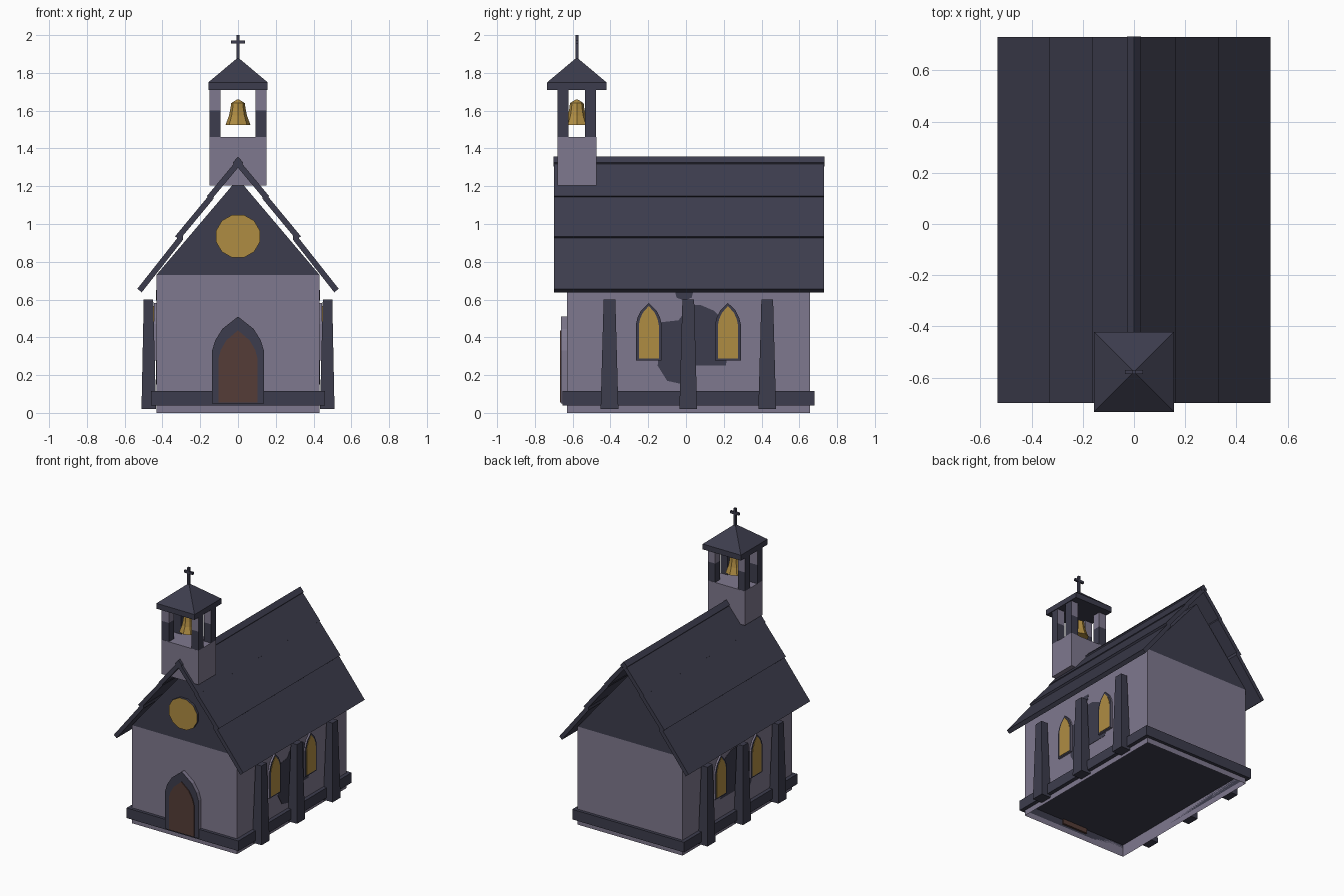
import bpy, bmesh, math
from mathutils import Vector

if "Cube" in bpy.data.objects:
    bpy.data.objects.remove(bpy.data.objects["Cube"])


def mat(name, c):
    m = bpy.data.materials.new(name)
    m.diffuse_color = (*c, 1)
    m.use_nodes = True
    m.node_tree.nodes["Principled BSDF"].inputs["Base Color"].default_value = m.diffuse_color
    return m


STONE = mat("lilac stone", (.212, .190, .272))
SLATE = mat("dark slate", (.046, .046, .074))
GOLD = mat("gold", (.43, .265, .055))
WOOD = mat("brown wood", (.090, .046, .038))


def finish(name, bm, *mats):
    me = bpy.data.meshes.new(name)
    bm.to_mesh(me)
    bm.free()
    for m in mats:
        me.materials.append(m)
    ob = bpy.data.objects.new(name, me)
    bpy.context.collection.objects.link(ob)
    return ob


def loft(name, rings, *mats, rule=None, open_base=False):
    """Skin a stack of matching point rings, with capped ends."""
    bm = bmesh.new()
    rows = [[bm.verts.new(p) for p in r] for r in rings]
    n = len(rows[0])
    for a, b in zip(rows, rows[1:]):
        for i in range(n):
            j = (i + 1) % n
            bm.faces.new((a[i], a[j], b[j], b[i]))
    base = bm.faces.new(rows[0])
    bm.faces.new(rows[-1])
    bmesh.ops.recalc_face_normals(bm, faces=bm.faces)
    if rule:
        for f in bm.faces:
            f.material_index = rule(f)
    if open_base:
        bm.faces.remove(base)
    return finish(name, bm, *mats)


def rect(x0, x1, y0, y1, z):
    return [(x0, y0, z), (x1, y0, z), (x1, y1, z), (x0, y1, z)]


def box(name, x0, x1, y0, y1, z0, z1, *mats, **kw):
    return loft(name, [rect(x0, x1, y0, y1, z0), rect(x0, x1, y0, y1, z1)], *mats, **kw)


def prism_y(name, pts, y0, y1, *mats, rule=None):
    """Extrude an (x, z) outline along y."""
    return loft(name, [[(x, y, z) for x, z in pts] for y in (y0, y1)], *mats, rule=rule)


def prism_x(name, pts, x0, x1, *mats, rule=None):
    """Extrude a (y, z) outline along x."""
    return loft(name, [[(x, y, z) for y, z in pts] for x in (x0, x1)], *mats, rule=rule)


def arch(c, half, z0, shoulder, top):
    """Pointed arch outline."""
    r = top - shoulder
    side = [(half, z0), (half, shoulder), (half * .88, shoulder + r * .3),
            (half * .6, shoulder + r * .64)]
    return [(c + u, z) for u, z in side] + [(c, top)] + [(c - u, z) for u, z in reversed(side)]


# Walls, open underneath, with a raised floor
box("walls", -.432, .432, -.63, .657, 0, .73, STONE, open_base=True)
box("floor", -.431, .431, -.629, .656, .09, .1, SLATE)

# Plinth band around the walls
box("plinth_front", -.46, .46, -.653, -.63, .04, .115, SLATE)
box("plinth_back", -.46, .46, .657, .68, .04, .115, SLATE)
for s in (-1, 1):
    box("plinth_side", *sorted((s * .432, s * .46)), -.63, .657, .04, .115, SLATE)

prism_y("gable", [(-.432, .73), (.432, .73), (0, 1.24)], -.63, .657, SLATE)

# Overlapping roof boards on both slopes
boards = [((.533, .657), (.29, .965)), ((.333, .935), (.13, 1.18)), ((.165, 1.147), (0, 1.345))]
for s in (-1, 1):
    for i, (a, b) in enumerate(boards):
        a, b = Vector(a), Vector(b)
        d = (b - a).normalized()
        n = Vector((-d.y, d.x)) * .03
        pts = [a, b, b + Vector((0, -.047)), a + n]
        prism_y(f"roof_board_{i}", [(s * p.x, p.y) for p in pts], -.70, .73, SLATE)
prism_y("ridge_cap", [(-.028, 1.325), (0, 1.357), (.028, 1.325), (.015, 1.305), (0, 1.322),
                      (-.015, 1.305)], -.701, .733, SLATE)

# Buttresses, windows and weathered patches on both long sides
for s in (-1, 1):
    for y in (-.405, .012, .43):
        low, high = sorted((s * .434, s * .511)), sorted((s * .449, s * .499))
        loft("buttress", [rect(*low, y - .047, y + .047, .02),
                          rect(*high, y - .031, y + .031, .6)], SLATE)
    for y in (-.197, .222):
        prism_x("window_frame", arch(y, .068, .277, .47, .582), s * .425, s * .445,
                STONE, SLATE, rule=lambda f: int(abs(f.normal.x) > .9))
        prism_x("window_pane", arch(y, .053, .287, .465, .566), s * .442, s * .448, GOLD)
    patch = [(-.15, .25), (-.1, .17), (-.01, .15), (.02, .25), (.21, .25), (.22, .3),
             (.2, .49), (.15, .54), (.08, .57), (.02, .57), (-.04, .49), (-.13, .48)]
    prism_x("weathered_patch", patch, s * .430, s * .434, SLATE)
    prism_x("weathered_spot", [(-.06, .65), (-.05, .61), (-.01, .595), (.03, .61), (.04, .65)],
            s * .430, s * .434, SLATE)

# Doorway and round gable window
prism_y("door_frame", arch(0, .137, .05, .33, .51), -.661, -.631, STONE, SLATE,
        rule=lambda f: int(abs(f.normal.y) > .9))
prism_y("door", arch(0, .103, .055, .29, .437), -.667, -.615, WOOD)
ring = [(.12 * math.cos(math.tau * (i + .5) / 12), .935 + .117 * math.sin(math.tau * (i + .5) / 12))
        for i in range(12)]
prism_y("round_window", ring, -.648, -.62, GOLD, SLATE, rule=lambda f: int(abs(f.normal.y) < .5))

# Bell tower
CY = -.578
box("tower_base", -.152, .152, -.681, -.475, 1.205, 1.46, STONE)
for s in (-1, 1):
    for t in (-1, 1):
        x = sorted((s * .093, s * .152))
        y = sorted((CY + t * .043, CY + t * .102))
        box("belfry_post", *x, *y, 1.46, 1.60, SLATE)
        box("belfry_post_top", *x, *y, 1.60, 1.712, SLATE, STONE,
            rule=lambda f: int(abs(f.normal.y) > .9 or f.normal.x * s < -.9))
box("tower_eave", -.157, .157, CY - .157, CY + .157, 1.71, 1.75, SLATE)
loft("tower_roof", [rect(-.157, .157, CY - .157, CY + .157, 1.75),
                    rect(-.002, .002, CY - .002, CY + .002, 1.88)], SLATE)

# Cross
box("cross_upright", -.008, .008, CY - .008, CY + .008, 1.86, 2.0, SLATE)
box("cross_bar", -.036, .036, CY - .008, CY + .008, 1.955, 1.972, SLATE)

# Bell
profile = [(.066, 1.525), (.047, 1.575), (.04, 1.61), (.036, 1.64), (.004, 1.66)]
loft("bell", [[(r * math.cos(math.tau * i / 8), CY + r * math.sin(math.tau * i / 8), z)
               for i in range(8)] for r, z in profile], GOLD)
